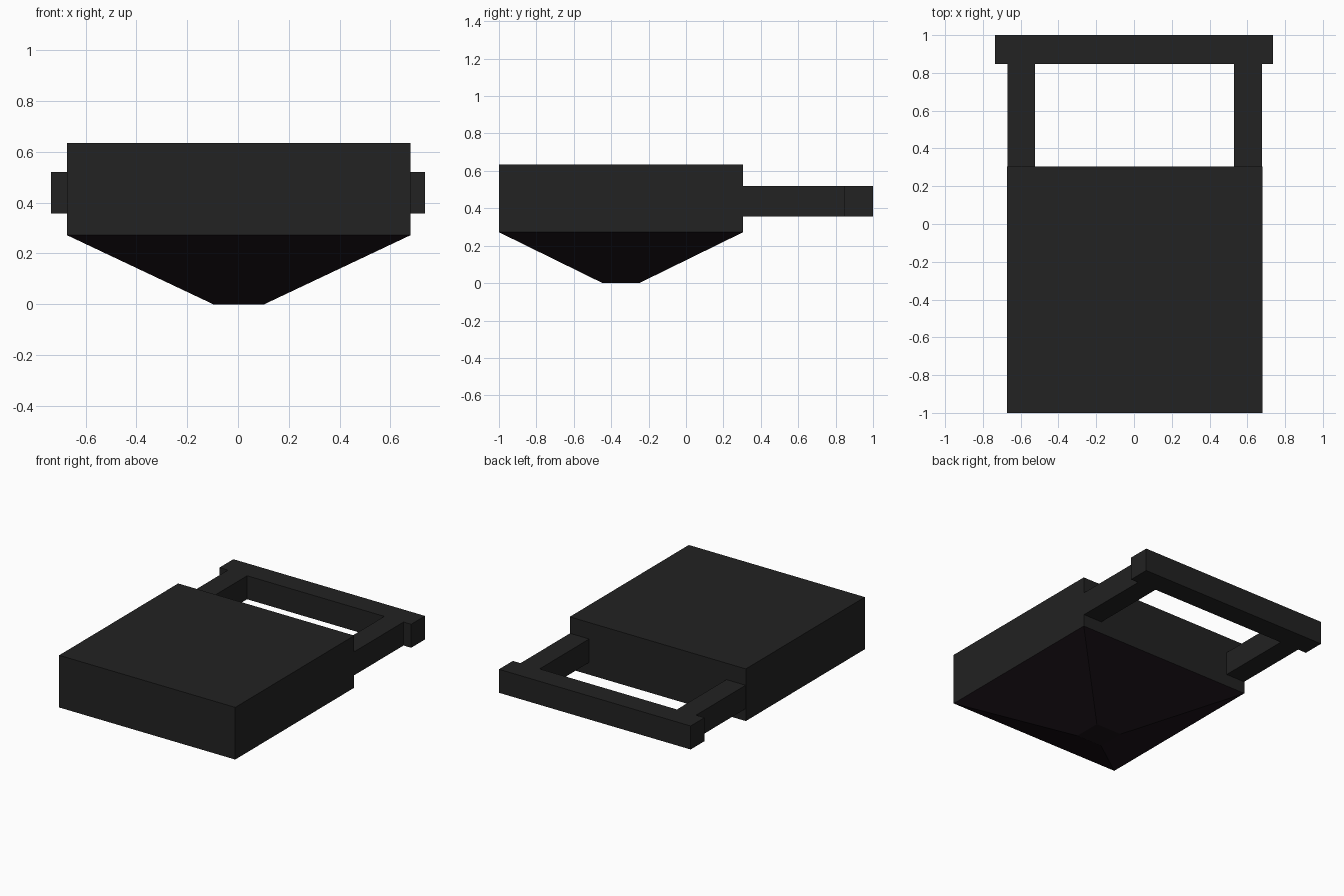
import bpy, bmesh

if "Cube" in bpy.data.objects:
    bpy.data.objects.remove(bpy.data.objects["Cube"])


def material(name, rgb):
    m = bpy.data.materials.new(name)
    m.diffuse_color = (*rgb, 1.0)
    m.use_nodes = True
    m.node_tree.nodes["Principled BSDF"].inputs["Base Color"].default_value = m.diffuse_color
    return m


charcoal = material("charcoal", (0.016, 0.016, 0.016))
dark_plum = material("dark plum", (0.0105, 0.0062, 0.0095))


def finish(name, bm, mat):
    bmesh.ops.recalc_face_normals(bm, faces=bm.faces)
    mesh = bpy.data.meshes.new(name)
    bm.to_mesh(mesh)
    bm.free()
    mesh.materials.append(mat)
    obj = bpy.data.objects.new(name, mesh)
    bpy.context.collection.objects.link(obj)
    return obj


def loft(name, lower, upper, z0, z1, mat, cap_top=True):
    """Four-sided solid between two rectangles (x0, x1, y0, y1)."""
    bm = bmesh.new()
    rings = []
    for (x0, x1, y0, y1), z in ((lower, z0), (upper, z1)):
        rings.append([bm.verts.new((x, y, z)) for x, y in
                      ((x0, y0), (x1, y0), (x1, y1), (x0, y1))])
    low, high = rings
    bm.faces.new(low)
    if cap_top:
        bm.faces.new(high)
    for i in range(4):
        j = (i + 1) % 4
        bm.faces.new((low[i], low[j], high[j], high[i]))
    return finish(name, bm, mat)


# Main box and the tapered hopper beneath it
BODY = (-0.673, 0.679, -1.0, 0.305)
loft("body", BODY, BODY, 0.272, 0.634, charcoal)
loft("hopper", (-0.097, 0.103, -0.446, -0.25), BODY, 0.0, 0.272, dark_plum, cap_top=False)

# Handle: two arms and a wider crossbar
for side, x0, x1 in (("left", -0.671, -0.524), ("right", 0.53, 0.677)):
    arm = (x0, x1, 0.305, 0.85)
    loft(side + "_handle_arm", arm, arm, 0.357, 0.52, charcoal)
bar = (-0.736, 0.736, 0.848, 1.0)
loft("handle_crossbar", bar, bar, 0.357, 0.52, charcoal)
